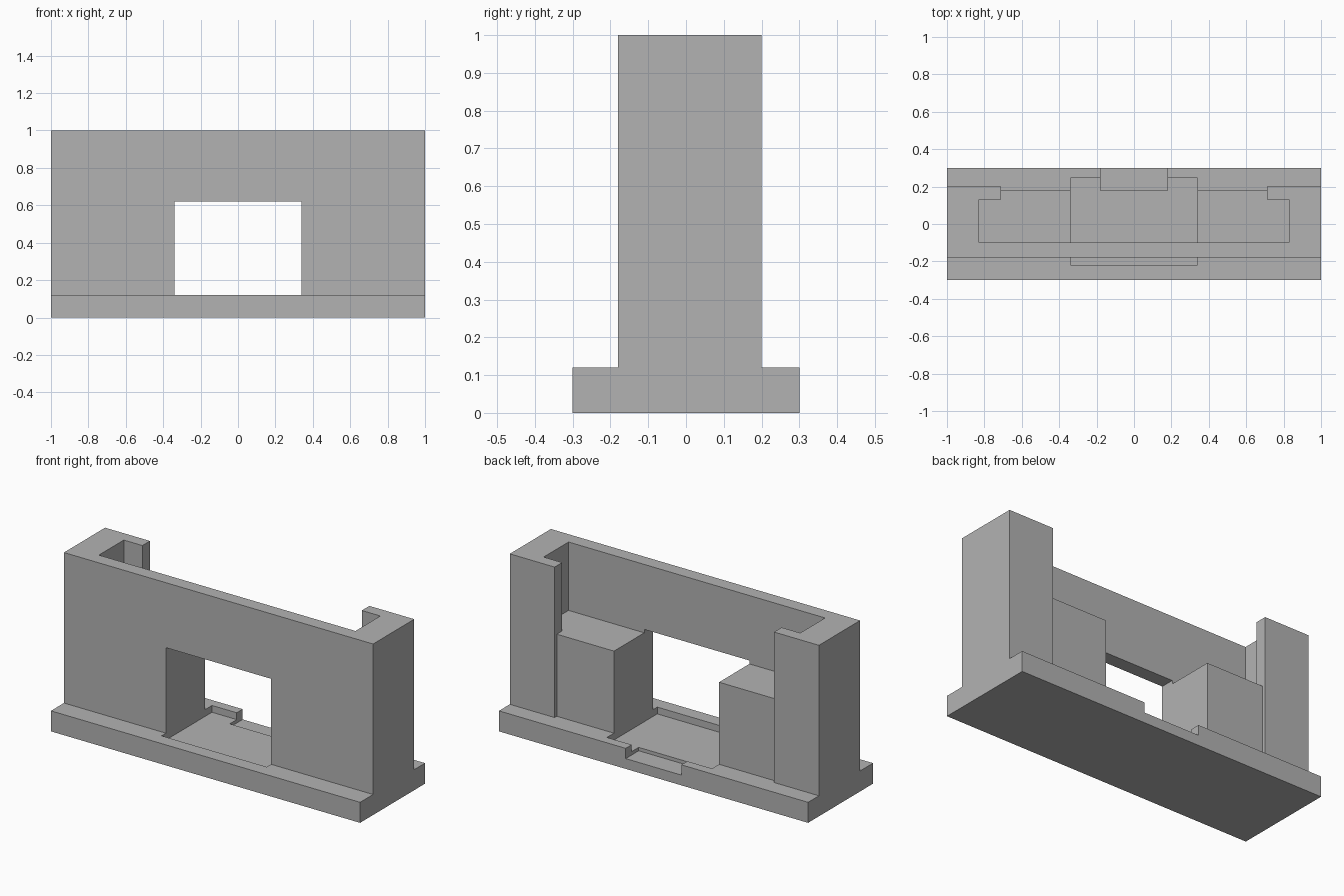
import bpy
import bmesh

if "Cube" in bpy.data.objects:
    bpy.data.objects.remove(bpy.data.objects["Cube"], do_unlink=True)

GREY = 0.45
BASE_TOP, BLOCK_TOP, OPENING_TOP, TOP = 0.12, 0.60, 0.62, 1.0
OPENING = 0.34   # half width of the doorway

mat = bpy.data.materials.new("plain_grey")
mat.use_nodes = True
mat.diffuse_color = (GREY, GREY, GREY, 1)
mat.node_tree.nodes["Principled BSDF"].inputs["Base Color"].default_value = (GREY, GREY, GREY, 1)


def prism(name, outline, z0, z1):
    """Extrude a plan outline from z0 up to z1."""
    bm = bmesh.new()
    face = bm.faces.new([bm.verts.new((x, y, z0)) for x, y in outline])
    top = bmesh.ops.extrude_face_region(bm, geom=[face])["geom"]
    for v in top:
        if isinstance(v, bmesh.types.BMVert):
            v.co.z = z1
    bmesh.ops.recalc_face_normals(bm, faces=bm.faces)
    mesh = bpy.data.meshes.new(name)
    bm.to_mesh(mesh)
    bm.free()
    mesh.materials.append(mat)
    obj = bpy.data.objects.new(name, mesh)
    bpy.context.collection.objects.link(obj)
    return obj


def rect(half_x, y0, y1):
    return [(-half_x, y0), (half_x, y0), (half_x, y1), (-half_x, y1)]


def cut(target, name, outline, z0, z1):
    """Subtract a hidden prism from the target."""
    cutter = prism(name, outline, z0, z1)
    cutter.hide_render = True
    cutter.hide_viewport = True
    cutter.display_type = 'WIRE'
    mod = target.modifiers.new(name, 'BOOLEAN')
    mod.operation = 'DIFFERENCE'
    mod.solver = 'EXACT'
    mod.object = cutter


# Base plate with a shallow floor recess and a deeper notch at the back
base = prism("base_plate", rect(1.0, -0.30, 0.30), 0, BASE_TOP)
cut(base, "recess_cutter", rect(OPENING, -0.22, 0.245), 0.08, 0.3)
cut(base, "notch_cutter", rect(0.18, 0.18, 0.4), 0.06, 0.3)

# Front wall with returning sides and back lips, mirrored about x = 0
half = [(1.0, -0.18), (1.0, 0.20), (0.71, 0.20), (0.71, 0.13), (0.83, 0.13), (0.83, -0.10)]
shell = prism("wall_shell", half + [(-x, y) for x, y in reversed(half)], BASE_TOP, TOP)
cut(shell, "doorway_cutter", rect(OPENING, -0.4, 0.1), 0, OPENING_TOP)

# Inner blocks beside the doorway, keyed in behind the back lips
plan = [(OPENING, -0.10), (0.83, -0.10), (0.83, 0.13), (0.71, 0.13), (0.71, 0.18), (OPENING, 0.18)]
for side, name in ((1, "left_inner_block"), (-1, "right_inner_block")):
    prism(name, [(side * x, y) for x, y in plan], BASE_TOP, BLOCK_TOP)
